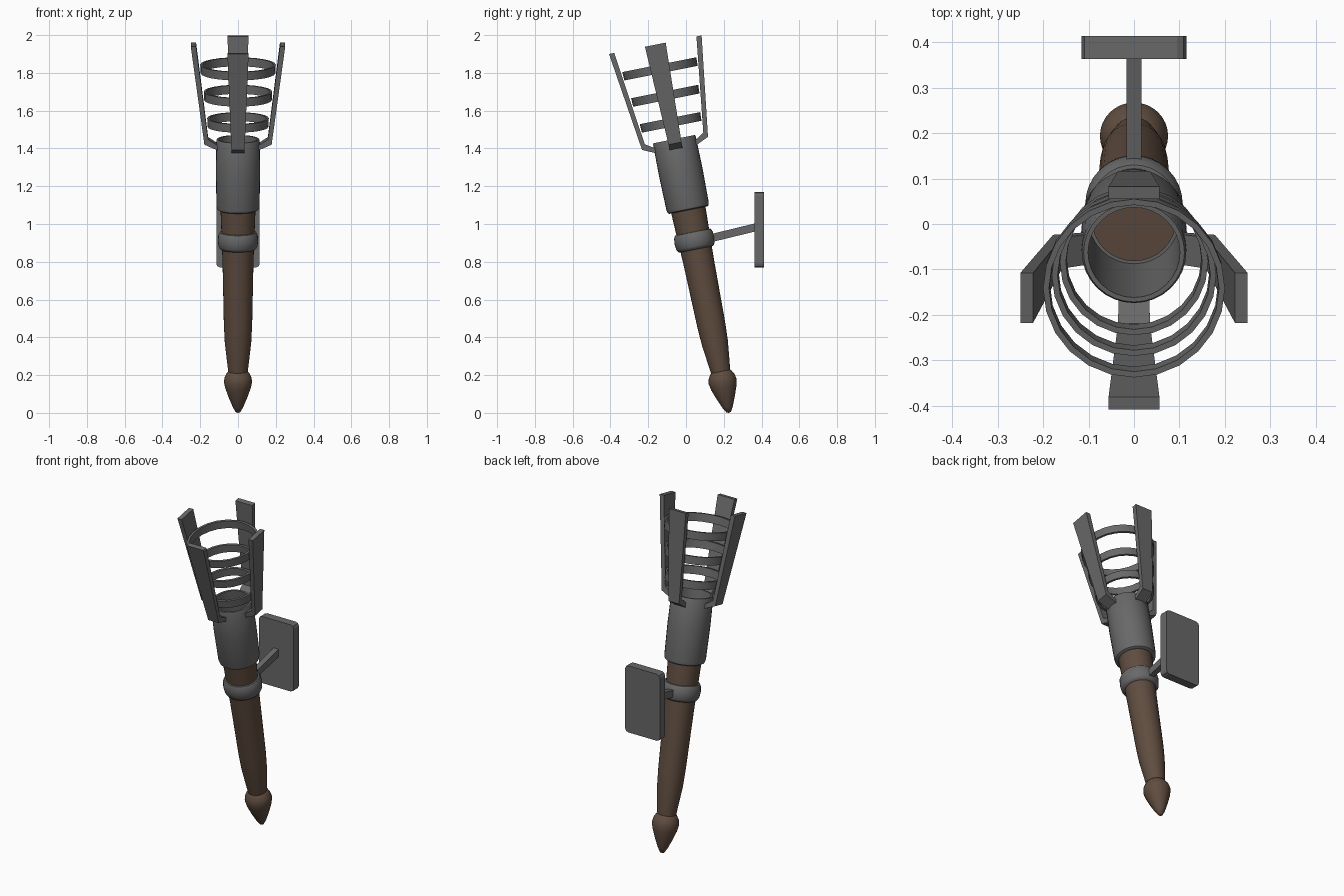
import bpy, bmesh
from math import pi, cos, sin, radians
from mathutils import Vector, Matrix

cube = bpy.data.objects.get("Cube")
if cube:
    bpy.data.objects.remove(cube, do_unlink=True)

TILT = Matrix.Translation((0, 0.227, 0)) @ Matrix.Rotation(radians(11.3), 4, 'X')


def material(name, rgb):
    m = bpy.data.materials.new(name)
    m.use_nodes = True
    m.diffuse_color = (*rgb, 1)
    bsdf = next(n for n in m.node_tree.nodes if n.type == 'BSDF_PRINCIPLED')
    bsdf.inputs["Base Color"].default_value = (*rgb, 1)
    bsdf.inputs["Roughness"].default_value = 0.7
    return m


iron = material("iron grey", (0.14, 0.14, 0.14))
wood = material("dark wood", (0.115, 0.073, 0.05))


def finish(name, bm, mat, matrix=TILT, smooth=None):
    bmesh.ops.recalc_face_normals(bm, faces=bm.faces[:])
    mesh = bpy.data.meshes.new(name)
    bm.to_mesh(mesh)
    bm.free()
    mesh.materials.append(mat)
    ob = bpy.data.objects.new(name, mesh)
    ob.matrix_world = matrix
    bpy.context.collection.objects.link(ob)
    if smooth:
        bpy.ops.object.select_all(action='DESELECT')
        ob.select_set(True)
        bpy.context.view_layer.objects.active = ob
        bpy.ops.object.shade_smooth_by_angle(angle=radians(smooth))
    return ob


def lathe(name, profile, mat, sides=32, closed=False, smooth=35):
    """Turn a (radius, height) profile around the torch axis."""
    bm = bmesh.new()
    vs = [bm.verts.new((r, 0, h)) for r, h in profile]
    pairs = list(zip(vs, vs[1:])) + ([(vs[-1], vs[0])] if closed else [])
    es = [bm.edges.new(p) for p in pairs]
    bmesh.ops.spin(bm, geom=vs + es, cent=(0, 0, 0), axis=(0, 0, 1),
                   angle=2 * pi, steps=sides, use_merge=True)
    bmesh.ops.remove_doubles(bm, verts=bm.verts[:], dist=0.0002)
    return finish(name, bm, mat, smooth=smooth)


# Wooden shaft and pointed pommel
lathe("handle", [(0, 0.21), (0.05, 0.21), (0.055, 0.25), (0.07, 0.38), (0.075, 0.48),
                 (0.082, 0.82), (0.093, 1.11), (0, 1.11)], wood)
lathe("pommel", [(0, 0), (0.012, 0.004), (0.028, 0.032), (0.05, 0.085), (0.068, 0.135),
                 (0.075, 0.17), (0.07, 0.195), (0.058, 0.217), (0.048, 0.227), (0, 0.227)],
      wood, smooth=50)

# Rounded collar around the shaft
lathe("collar", [(0.08, 0.882), (0.094, 0.885), (0.103, 0.9), (0.107, 0.93),
                 (0.104, 0.96), (0.096, 0.975), (0.08, 0.978)], iron, closed=True, smooth=50)

# Open cup
lathe("cup", [(0.085, 1.095), (0.102, 1.095), (0.11, 1.1), (0.114, 1.115), (0.117, 1.3),
              (0.115, 1.47), (0.111, 1.478), (0.101, 1.478), (0.1, 1.105), (0.085, 1.105)],
      iron, closed=True)

# Basket hoops
for place, r, h in (("lower", 0.163, 1.568), ("middle", 0.181, 1.712), ("upper", 0.2, 1.857)):
    lathe(place + "_hoop", [(r - 0.015, h - 0.023), (r - 0.002, h - 0.023),
                            (r, h + 0.023), (r - 0.013, h + 0.023)],
          iron, sides=24, closed=True, smooth=30)

# Four flared basket struts with bent feet: (outer r, h), (inner r, h), half width
STRUT = [((0.105, 1.422), (0.105, 1.448), 0.034),
         ((0.178, 1.455), (0.158, 1.482), 0.035),
         ((0.25, 1.988), (0.222, 1.988), 0.056)]
for i, side in enumerate(("left", "back", "right", "front")):
    bm = bmesh.new()
    rows = [[bm.verts.new((r, w * s, h)) for (r, h), s in
             ((out, -1), (out, 1), (inn, 1), (inn, -1))] for out, inn, w in STRUT]
    for a, b in zip(rows, rows[1:]):
        for k in range(4):
            n = (k + 1) % 4
            bm.faces.new((a[k], a[n], b[n], b[k]))
    bm.faces.new(rows[0])
    bm.faces.new(rows[-1])
    bmesh.ops.rotate(bm, verts=bm.verts[:], cent=(0, 0, 0),
                     matrix=Matrix.Rotation(i * pi / 2, 3, 'Z'))
    finish(side + "_strut", bm, iron)


def box(size):
    bm = bmesh.new()
    bmesh.ops.create_cube(bm, size=1)
    bmesh.ops.scale(bm, vec=size, verts=bm.verts[:])
    return bm


# Bracket arm from collar to wall plate
start, end = Vector((0, 0.12, 0.922)), Vector((0, 0.375, 0.984))
d = end - start
arm_matrix = Matrix.Translation((start + end) / 2) @ d.to_track_quat('Y', 'Z').to_matrix().to_4x4()
finish("bracket_arm", box((0.033, d.length, 0.042)), iron, arm_matrix)

# Upright wall plate with rounded corners
bm = box((0.23, 0.05, 0.4))
corners = [e for e in bm.edges if abs(e.verts[0].co.y - e.verts[1].co.y) > 0.01]
bmesh.ops.bevel(bm, geom=corners, offset=0.02, segments=2, profile=0.5, affect='EDGES')
finish("wall_plate", bm, iron, Matrix.Translation((0, 0.388, 0.97)))
